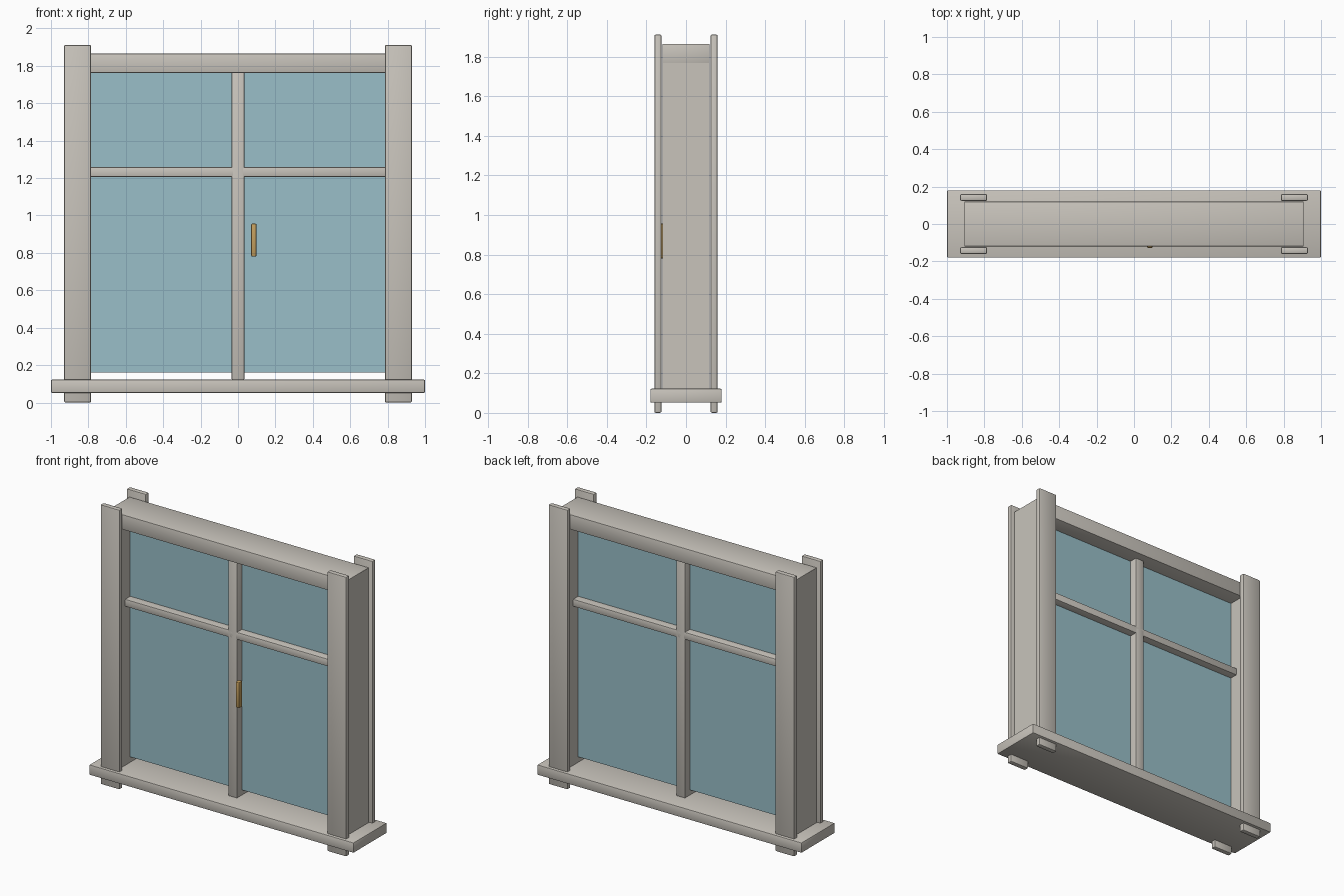
import bpy

cube = bpy.data.objects.get("Cube")
if cube:
    bpy.data.objects.remove(cube, do_unlink=True)


def material(name, rgb):
    mat = bpy.data.materials.new(name)
    mat.use_nodes = True
    color = (*rgb, 1.0)
    mat.diffuse_color = color
    mat.node_tree.nodes["Principled BSDF"].inputs["Base Color"].default_value = color
    return mat


paint = material("warm grey paint", (0.58, 0.55, 0.50))
glass = material("blue glass", (0.32, 0.52, 0.58))
brass = material("brass", (0.54, 0.34, 0.11))


def box(name, x, y, z, mat, bevel=0.0):
    """Box from (min, max) ranges, with softened edges if asked."""
    bpy.ops.mesh.primitive_cube_add(
        size=1, location=[(a + b) / 2 for a, b in (x, y, z)])
    obj = bpy.context.object
    obj.name = name
    obj.scale = [b - a for a, b in (x, y, z)]
    bpy.ops.object.transform_apply(location=False, rotation=False, scale=True)
    obj.data.materials.append(mat)
    if bevel:
        mod = obj.modifiers.new("soft edges", 'BEVEL')
        mod.width = bevel
        mod.segments = 2
        bpy.ops.object.modifier_apply(modifier=mod.name)
        bpy.ops.object.shade_smooth_by_angle()
    return obj


def span(side, inner, outer):
    """Range mirrored to the chosen side of zero."""
    return tuple(sorted((side * inner, side * outer)))


SILL_TOP, HEAD_BOTTOM, HEAD_TOP = 0.122, 1.763, 1.865

# Sill and head
box("sill", (-1, 1), (-0.18, 0.18), (0.052, SILL_TOP), paint, 0.006)
box("head", (-0.905, 0.905), (-0.12, 0.12), (HEAD_BOTTOM, HEAD_TOP), paint, 0.004)

# Side jambs with trim boards front and back
for side, label in ((1, "left"), (-1, "right")):
    box(label + "_jamb", span(side, 0.812, 0.905), (-0.12, 0.12),
        (SILL_TOP - 0.01, HEAD_TOP - 0.003), paint)
    for face, place in ((-1, "front"), (1, "back")):
        box(f"{place}_{label}_trim", span(side, 0.785, 0.93),
            span(face, 0.124, 0.16), (0, 1.912), paint, 0.008)

# Glass pane and crossing bars
box("glass_pane", (-0.815, 0.815), (-0.006, 0.006), (0.16, HEAD_BOTTOM + 0.01), glass)
box("upright_bar", (-0.034, 0.034), (-0.06, 0.06), (SILL_TOP, HEAD_BOTTOM + 0.01), paint, 0.006)
box("cross_bar", (-0.815, 0.815), (-0.06, 0.06), (1.207, 1.258), paint, 0.006)

# Handle
box("handle", (0.07, 0.099), (-0.129, -0.092), (0.78, 0.957), brass, 0.007)
